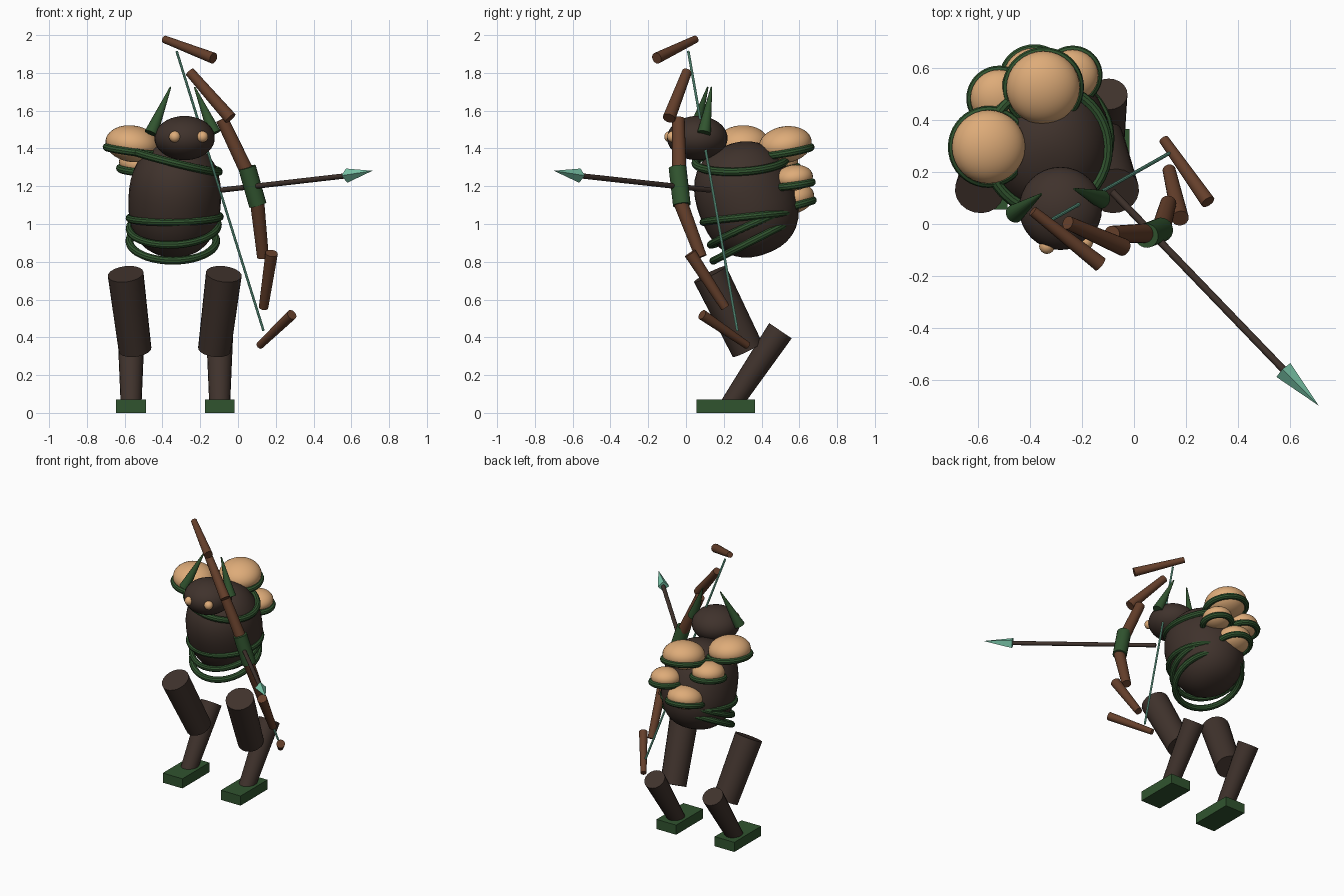
import bpy, bmesh
from math import radians, hypot
from mathutils import Vector

old = bpy.data.objects.get("Cube")
if old:
    bpy.data.objects.remove(old, do_unlink=True)


def material(name, rgb):
    m = bpy.data.materials.new(name)
    m.use_nodes = True
    m.diffuse_color = (*rgb, 1)
    m.node_tree.nodes["Principled BSDF"].inputs["Base Color"].default_value = (*rgb, 1)
    return m


HIDE = material("dark hide", (0.05, 0.032, 0.025))
GREEN = material("moss green", (0.03, 0.088, 0.028))
TAN = material("pale cap", (0.73, 0.41, 0.19))
WOOD = material("bow wood", (0.13, 0.05, 0.024))
MINT = material("mint crystal", (0.2, 0.58, 0.41))


def finish(name, mat):
    ob = bpy.context.object
    ob.name = name
    ob.data.materials.append(mat)
    bpy.ops.object.shade_smooth_by_angle(angle=radians(35))
    return ob


def ball(name, loc, size, mat, rot=(0, 0, 0)):
    bpy.ops.mesh.primitive_uv_sphere_add(segments=32, ring_count=20, location=loc,
                                         rotation=[radians(a) for a in rot])
    bpy.context.object.scale = size
    return finish(name, mat)


def ring(name, loc, radius, tube, rot):
    bpy.ops.mesh.primitive_torus_add(location=loc, rotation=[radians(a) for a in rot],
                                     major_radius=radius, minor_radius=tube,
                                     major_segments=40, minor_segments=10)
    return finish(name, GREEN)


def rod(name, a, b, r1, r2, mat, sides=20):
    a, b = Vector(a), Vector(b)
    bpy.ops.mesh.primitive_cone_add(vertices=sides, radius1=r1, radius2=r2,
                                    depth=(b - a).length, location=(a + b) / 2)
    bpy.context.object.rotation_euler = (b - a).to_track_quat('Z', 'Y').to_euler()
    return finish(name, mat)


# Barrel-shaped body, leaning forward
body = ball("body", (-0.335, 0.32, 1.13), (0.245, 0.262, 0.305), HIDE, (20, 3, 0))
P = 2.4
for v in body.data.vertices:
    v.co *= (hypot(v.co.x, v.co.y) ** P + abs(v.co.z) ** P) ** (-1 / P)

# Vines wrapped round the body
ring("shoulder_vine", (-0.335, 0.29, 1.335), 0.24, 0.022, (3, 14, 0))
ring("upper_belly_vine", (-0.335, 0.33, 1.035), 0.24, 0.02, (6, -1, 0))
ring("middle_belly_vine", (-0.34, 0.345, 0.985), 0.235, 0.02, (24, -3, 0))
ring("lower_belly_vine", (-0.345, 0.35, 0.91), 0.23, 0.021, (27, 0, 0))

# Head, eyes and horns
ball("head", (-0.283, 0.06, 1.455), (0.16, 0.16, 0.117), HIDE)
ball("right_eye", (-0.335, -0.085, 1.462), (0.03,) * 3, TAN)
ball("left_eye", (-0.188, -0.07, 1.462), (0.03,) * 3, TAN)
rod("right_horn", (-0.46, 0.04, 1.48), (-0.357, 0.115, 1.725), 0.036, 0.004, GREEN)
rod("left_horn", (-0.125, 0.095, 1.48), (-0.23, 0.135, 1.725), 0.036, 0.004, GREEN)

# Mushroom caps on the back, each with a rim
caps = [((-0.56, 0.297, 1.425), 0.142, (3, 8, 0)),
        ((-0.35, 0.525, 1.42), 0.142, (10, 4, 0)),
        ((-0.52, 0.485, 1.325), 0.11, (8, 4, 0)),
        ((-0.237, 0.572, 1.245), 0.1, (8, 3, 0)),
        ((-0.385, 0.56, 1.135), 0.12, (14, 3, 0))]
for i, (loc, r, rot) in enumerate(caps, 1):
    ball(f"cap_{i}", loc, (r, r, r * 0.68), TAN, rot)
    ring(f"cap_rim_{i}", (loc[0], loc[1], loc[2] - 0.037), r - 0.005, 0.021, rot)

# Bent legs and flat feet
for side, hip, knee, ankle in (("right", -0.595, -0.545, -0.566),
                               ("left", -0.075, -0.125, -0.097)):
    rod(side + "_thigh", (knee, 0.325, 0.335), (hip, 0.127, 0.735), 0.087, 0.095, HIDE)
    rod(side + "_shin", (ankle, 0.235, 0.04), (ankle, 0.5, 0.435), 0.055, 0.072, HIDE)
    bpy.ops.mesh.primitive_cube_add(size=1, location=(ankle, 0.21, 0.035))
    bpy.context.object.scale = (0.158, 0.31, 0.07)
    finish(side + "_foot", GREEN)

# Bow: separate limb pieces, grip and string
limbs = [((-0.39, 0.05, 1.978), (-0.13, -0.155, 1.878), 0.02, 0.03),
         ((-0.255, 0.005, 1.805), (-0.04, -0.09, 1.56), 0.026, 0.034),
         ((-0.085, -0.04, 1.555), (0.065, -0.035, 1.24), 0.033, 0.038),
         ((0.1, -0.035, 1.13), (0.132, 0.08, 0.825), 0.038, 0.031),
         ((0.178, 0.022, 0.845), (0.135, 0.208, 0.558), 0.033, 0.025),
         ((0.285, 0.085, 0.52), (0.115, 0.325, 0.357), 0.028, 0.02)]
for i, (a, b, r1, r2) in enumerate(limbs, 1):
    rod(f"bow_limb_{i}", a, b, r1, r2, WOOD)
rod("bow_grip", (0.048, -0.045, 1.3), (0.105, -0.022, 1.1), 0.047, 0.047, GREEN)
rod("bow_string", (-0.325, 0.012, 1.915), (0.135, 0.272, 0.435), 0.007, 0.007, MINT, 8)

# Arrow
rod("arrow_shaft", (-0.085, 0.125, 1.18), (0.58, -0.565, 1.256), 0.014, 0.014, HIDE, 12)
rod("arrow_head", (0.575, -0.562, 1.256), (0.712, -0.7, 1.282), 0.038, 0, MINT, 4)
